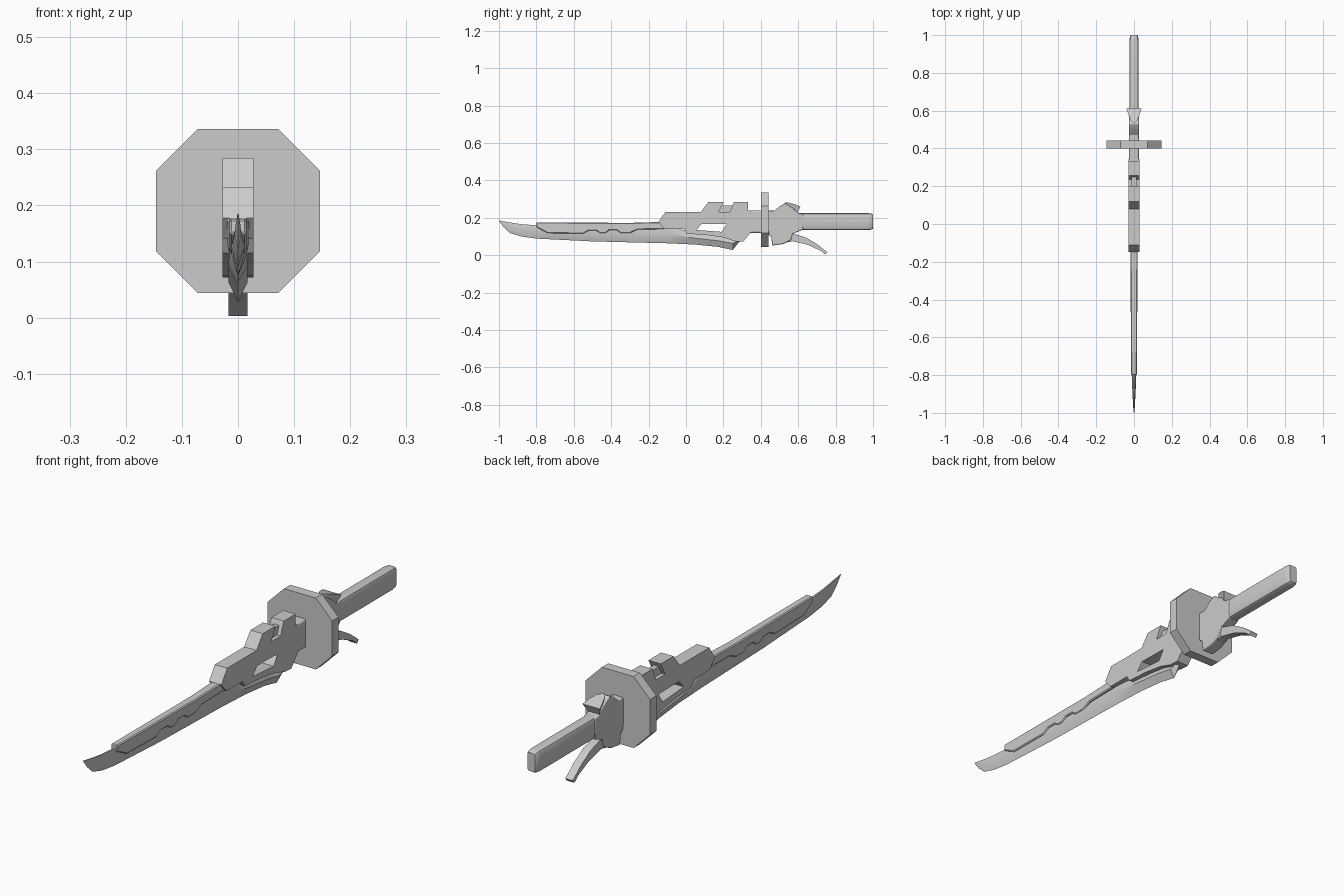
import bpy, bmesh
from mathutils import Vector

if "Cube" in bpy.data.objects:
    bpy.data.objects.remove(bpy.data.objects["Cube"], do_unlink=True)

GREY = (0.6, 0.6, 0.6, 1)
steel = bpy.data.materials.new("steel_grey")
steel.use_nodes = True
steel.diffuse_color = GREY
steel.node_tree.nodes["Principled BSDF"].inputs["Base Color"].default_value = GREY


def finish(name, bm, bevel=0, segments=2, smooth=False):
    bmesh.ops.recalc_face_normals(bm, faces=bm.faces)
    mesh = bpy.data.meshes.new(name)
    bm.to_mesh(mesh)
    bm.free()
    mesh.materials.append(steel)
    ob = bpy.data.objects.new(name, mesh)
    bpy.context.collection.objects.link(ob)
    bpy.ops.object.select_all(action='DESELECT')
    ob.select_set(True)
    bpy.context.view_layer.objects.active = ob
    if bevel:
        mod = ob.modifiers.new("soft_edges", 'BEVEL')
        mod.width, mod.segments = bevel, segments
    if smooth:
        bpy.ops.object.shade_smooth_by_angle(angle=0.6)
    return ob


def loft(name, rings, **kw):
    """Skin a list of equal-sized rings and cap both ends."""
    bm = bmesh.new()
    rows = [[bm.verts.new(p) for p in ring] for ring in rings]
    n = len(rows[0])
    for a, b in zip(rows, rows[1:]):
        for i in range(n):
            j = (i + 1) % n
            bm.faces.new((a[i], a[j], b[j], b[i]))
    bm.faces.new(rows[0])
    bm.faces.new(rows[-1][::-1])
    return finish(name, bm, **kw)


def plate(name, outline, half, **kw):
    """Side outline (y, z) thickened across x; half may vary along y."""
    width = half if callable(half) else lambda y: half
    return loft(name, [[(s * width(y), y, z) for y, z in outline] for s in (-1, 1)], **kw)


def cut(target, outline):
    cutter = plate("cutter", outline, 0.1)
    cutter.hide_render = True
    mod = target.modifiers.new("opening", 'BOOLEAN')
    mod.operation, mod.solver, mod.object = 'DIFFERENCE', 'EXACT', cutter
    bpy.context.view_layer.objects.active = target
    bpy.ops.object.modifier_apply(modifier=mod.name)
    bpy.data.objects.remove(cutter, do_unlink=True)


# Blade: diamond sections given as y, edge z, back z, half width
stations = [(-1, .183, .186, .001), (-.975, .15, .181, .004), (-.94, .118, .175, .006),
            (-.88, .1, .166, .009), (-.8, .089, .16, .012), (-.5, .074, .16, .014),
            (-.1, .064, .155, .016), (.05, .057, .118, .017), (.17, .045, .105, .017),
            (.25, .028, .092, .017), (.287, .075, .085, .015)]
rings = []
for y, low, top, w in stations:
    ridge = low + (top - low) * 0.55
    rings.append([(0, y, low), (w, y, ridge), (w * .35, y, top),
                  (-w * .35, y, top), (-w, y, ridge)])
loft("blade", rings, smooth=True)

# Notched spine over the blade
spine = [(-.8, .176), (-.8, .15), (-.74, .118), (-.55, .115), (-.52, .132), (-.48, .132),
         (-.46, .118), (-.43, .118), (-.41, .134), (-.37, .134), (-.35, .118),
         (-.3, .118), (-.26, .137), (-.1, .14), (-.1, .179), (-.3, .173)]
plate("spine", spine, lambda y: 0.02 + 0.006 * y, bevel=0.004, segments=1)

# Receiver with its window and top notch
receiver = plate("receiver", [
    (-.147, .178), (-.11, .232), (.08, .232), (.12, .285), (.332, .285), (.332, .238),
    (.345, .238), (.345, .12), (.305, .072), (.26, .075), (.2, .095), (.11, .108),
    (.005, .115), (-.012, .14), (-.115, .14)], 0.028)
cut(receiver, [(.055, .135), (.085, .168), (.217, .166), (.19, .125)])
cut(receiver, [(.21, .3), (.175, .232), (.235, .232), (.262, .3)])
plate("notch_bridge", [(.17, .22), (.18, .266), (.27, .266), (.25, .22)], 0.012)

# Neck through the guard
plate("neck", [(.33, .238), (.48, .238), (.48, .12), (.33, .12)], 0.026,
      bevel=0.008, smooth=True)

# Octagonal guard
R, C, Z = 0.146, 0.072, 0.19
octagon = [(R, -C), (R, C), (C, R), (-C, R), (-R, C), (-R, -C), (-C, -R), (C, -R)]
loft("guard", [[(x, y, Z + z) for x, z in octagon] for y in (.4, .441)])

# Rear frame behind the guard
plate("rear_frame", [
    (.44, .238), (.47, .236), (.5, .262), (.53, .278), (.575, .25), (.6, .225), (.625, .222),
    (.625, .136), (.57, .115), (.56, .08), (.52, .06), (.462, .052), (.455, .1), (.44, .11)],
    0.026, bevel=0.004, smooth=True)

# Spur: shield shape widening to the rear
shield = [(0, .53, .283), (.018, .55, .281), (.03, .58, .273), (.04, .612, .26)]
top = shield + [(-x, y, z) for x, y, z in shield[:0:-1]]
low = [(x * .65, min(y, .595), z - .035) for x, y, z in top]
loft("spur", [top, low])

# Curved lever under the grip
plate("lever", [(.5, .11), (.57, .117), (.64, .095), (.7, .06), (.756, .016), (.745, .003),
                (.72, .024), (.65, .056), (.57, .075), (.5, .06)], 0.017, smooth=True)

# Rounded grip with a tapered butt
rings = []
for y, s in ((.6, 1), (.975, 1), (.992, .9), (1, .7)):
    w, h, c = .024 * s, .045 - .024 * (1 - s), .013 * s
    quad = [(w, h - c), (w - c * .3, h - c * .3), (w - c, h)]
    right = [(x, -z) for x, z in quad[::-1]] + quad
    ring = right + [(-x, -z) for x, z in right]
    rings.append([(x, y, .18 + z) for x, z in ring])
loft("grip", rings, smooth=True)
